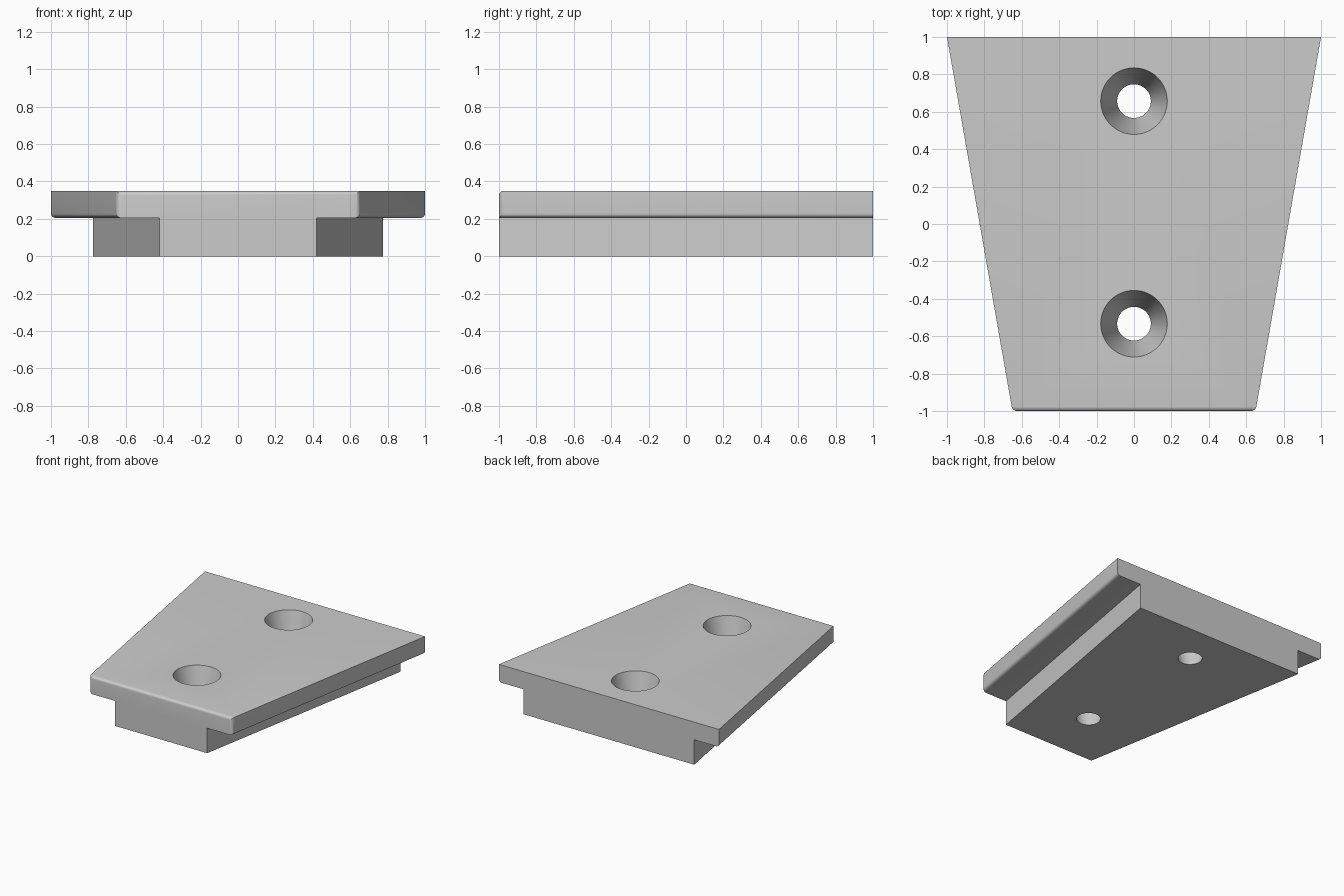
import bpy
import bmesh

cube = bpy.data.objects.get("Cube")
if cube:
    bpy.data.objects.remove(cube, do_unlink=True)

grey = bpy.data.materials.new("light grey")
grey.use_nodes = True
colour = (0.6, 0.6, 0.6, 1)
grey.diffuse_color = colour
grey.node_tree.nodes["Principled BSDF"].inputs["Base Color"].default_value = colour

TOP, STEP = 0.35, 0.205


def section(bm, y, stem, wing):
    """T-shaped cross-section at one end of the block."""
    half = [(stem, 0), (stem, STEP), (wing, STEP), (wing, TOP)]
    ring = half + [(-x, z) for x, z in reversed(half)]
    return [bm.verts.new((x, y, z)) for x, z in ring]


# Tapered block with overhanging side flanges
bm = bmesh.new()
front = section(bm, -1, 0.42, 0.65)
back = section(bm, 1, 0.775, 1.0)
count = len(front)
for i in range(count):
    j = (i + 1) % count
    bm.faces.new((front[i], front[j], back[j], back[i]))
bm.faces.new(front)
bm.faces.new(back)
bmesh.ops.recalc_face_normals(bm, faces=bm.faces[:])

# Rounded edges: lower flange sides, front flange corners and front top edge
pairs = [(front[2], back[2]), (front[5], back[5]), (front[2], front[3]),
         (front[4], front[5]), (front[3], front[4])]
edges = [bm.edges.get(p) for p in pairs]
bmesh.ops.bevel(bm, geom=edges, offset=0.025, offset_type='OFFSET',
                segments=5, profile=0.5, affect='EDGES')
mesh = bpy.data.meshes.new("tapered_block")
bm.to_mesh(mesh)
bm.free()
block = bpy.data.objects.new("tapered_block", mesh)
bpy.context.collection.objects.link(block)
mesh.materials.append(grey)

# Two conical screw holes
margin = 0.02
slope = (0.178 - 0.09) / TOP
for name, y in (("front_hole_cutter", -0.533), ("back_hole_cutter", 0.657)):
    bpy.ops.mesh.primitive_cone_add(
        vertices=64, radius1=0.09 - slope * margin, radius2=0.178 + slope * margin,
        depth=TOP + 2 * margin, location=(0, y, TOP / 2))
    cutter = bpy.context.object
    cutter.name = name
    cutter.data.materials.append(grey)
    cutter.hide_render = True
    cutter.hide_set(True)
    cutter.display_type = 'WIRE'
    cut = block.modifiers.new(name, 'BOOLEAN')
    cut.operation = 'DIFFERENCE'
    cut.solver = 'EXACT'
    cut.object = cutter

# Apply the cuts and remove the helpers
bpy.ops.object.select_all(action='DESELECT')
block.select_set(True)
bpy.context.view_layer.objects.active = block
for cut in list(block.modifiers):
    cutter = cut.object
    bpy.ops.object.modifier_apply(modifier=cut.name)
    bpy.data.objects.remove(cutter, do_unlink=True)
bpy.ops.object.shade_smooth_by_angle(angle=0.5)
